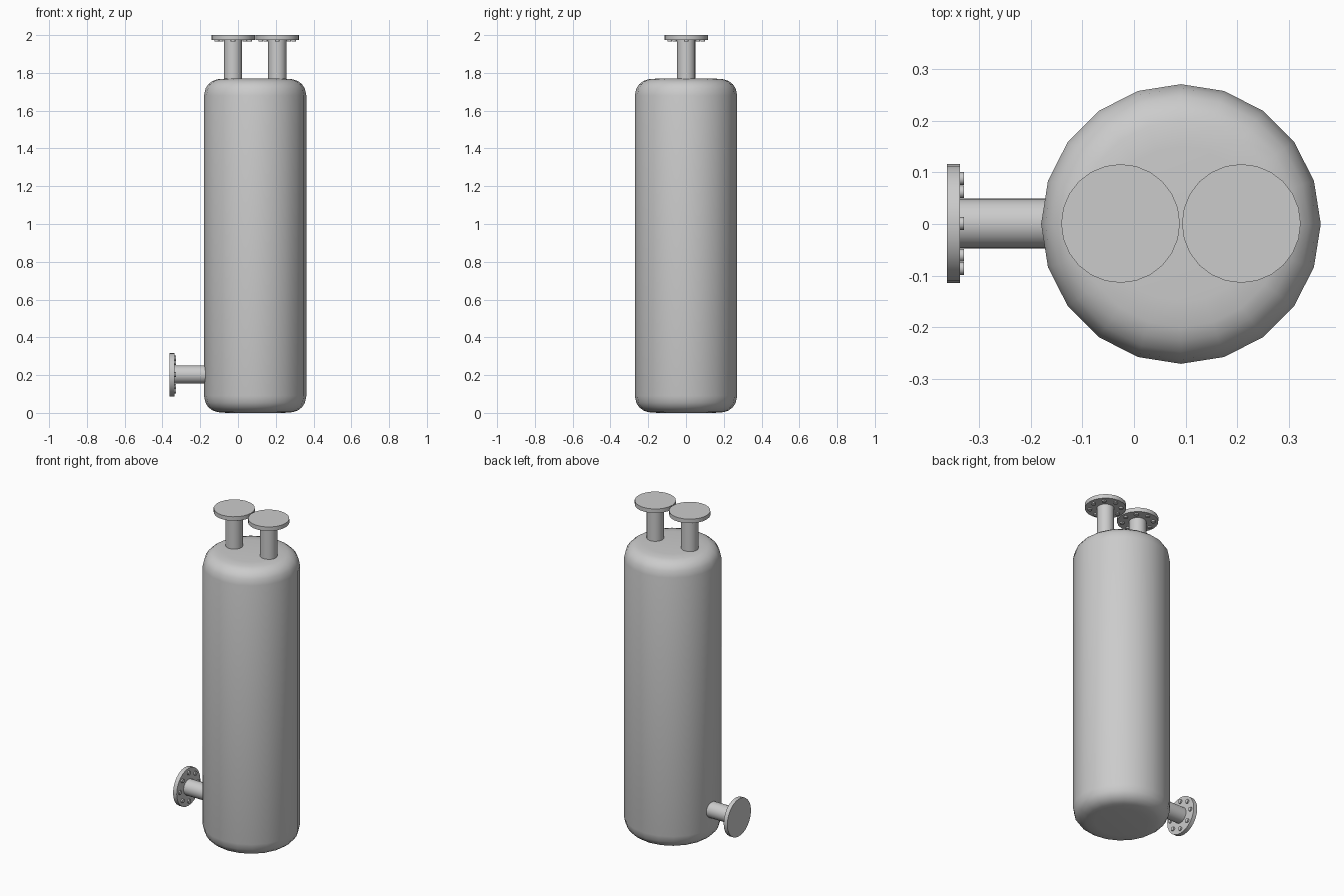
import bpy, bmesh, math
from mathutils import Matrix, Vector

if "Cube" in bpy.data.objects:
    bpy.data.objects.remove(bpy.data.objects["Cube"])

def finish(name, bm):
    bmesh.ops.recalc_face_normals(bm, faces=bm.faces)
    me = bpy.data.meshes.new(name)
    bm.to_mesh(me)
    bm.free()
    ob = bpy.data.objects.new(name, me)
    bpy.context.collection.objects.link(ob)
    bpy.ops.object.select_all(action='DESELECT')
    ob.select_set(True)
    bpy.context.view_layer.objects.active = ob
    bpy.ops.object.shade_smooth_by_angle(angle=math.radians(35))
    return ob

def lathe(name, profile, sides, matrix):
    # revolve (radius, z) points and close both ends
    bm = bmesh.new()
    rings = [[bm.verts.new((r * math.cos(2 * math.pi * i / sides),
                            r * math.sin(2 * math.pi * i / sides), z))
              for i in range(sides)] for r, z in profile]
    for a, b in zip(rings, rings[1:]):
        for i in range(sides):
            j = (i + 1) % sides
            bm.faces.new((a[i], a[j], b[j], b[i]))
    bm.faces.new(rings[0][::-1])
    bm.faces.new(rings[-1])
    bm.transform(matrix)
    return finish(name, bm)

def nozzle(name, matrix, start):
    # built along +z with the flange's outer face at z = 0
    lathe(name + "_pipe", [(0.048, start), (0.048, -0.02)], 24, matrix)
    lathe(name + "_flange", [(0.115, -0.025), (0.115, 0)], 24, matrix)
    # ring of eight bolt heads behind the flange
    bm = bmesh.new()
    for i in range(8):
        place = Matrix.Rotation(i * math.pi / 4, 4, 'Z') @ Matrix.Translation((0.087, 0, -0.028))
        bmesh.ops.create_cone(bm, cap_ends=True, segments=12, radius1=0.0125,
                              radius2=0.0125, depth=0.010, matrix=matrix @ place)
    finish(name + "_bolts", bm)

# vessel with rounded ends
H = 1.77
cap = [(0.15, 0), (0.20, 0.004), (0.226, 0.013), (0.248, 0.03), (0.263, 0.053), (0.271, 0.09)]
profile = cap + [(r, H - z) for r, z in reversed(cap)]
lathe("vessel", profile, 20, Matrix.Translation((0.091, 0, 0)))

# two top nozzles
for name, x in (("top_nozzle_left", -0.026), ("top_nozzle_right", 0.208)):
    nozzle(name, Matrix.Translation((x, 0.001, 2.0)), -0.25)

# side outlet near the base, facing -x
nozzle("side_nozzle", Matrix.Translation((-0.362, 0.001, 0.203))
       @ Matrix.Rotation(-math.pi / 2, 4, 'Y'), -0.20)
